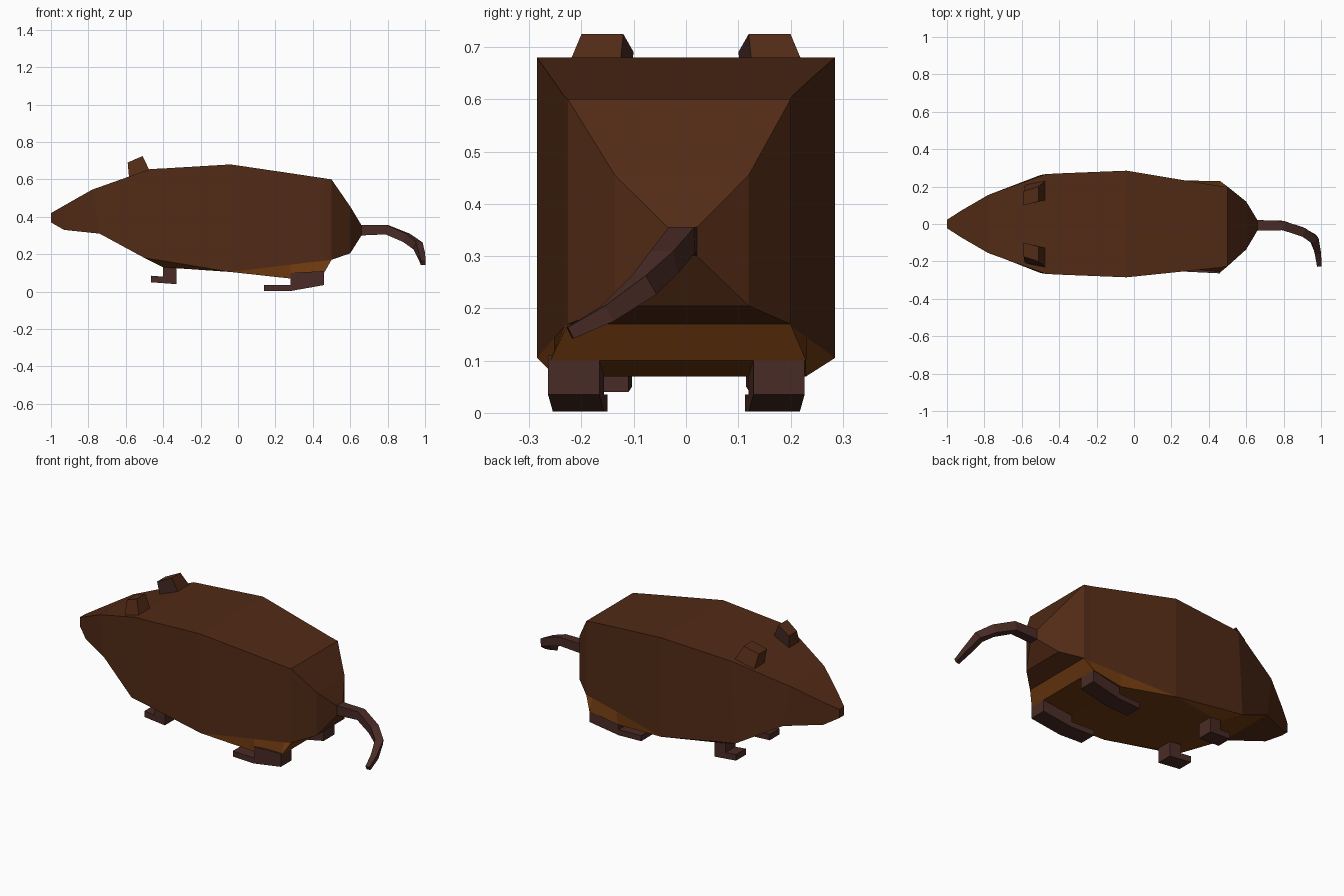
import bpy, bmesh
from mathutils import Vector

if "Cube" in bpy.data.objects:
    bpy.data.objects.remove(bpy.data.objects["Cube"])


def material(name, rgb):
    m = bpy.data.materials.new(name)
    m.diffuse_color = (*rgb, 1)
    m.use_nodes = True
    m.node_tree.nodes["Principled BSDF"].inputs["Base Color"].default_value = m.diffuse_color
    return m


FUR = material("fur", (0.085, 0.024, 0.008))
BELLY = material("belly_fur", (0.16, 0.042, 0.005))
SKIN = material("skin", (0.066, 0.024, 0.019))


def loft(name, rings, mats, pick=lambda i, j: 0):
    """Skin a list of equal-length closed rings and cap both ends."""
    bm = bmesh.new()
    vs = [[bm.verts.new(p) for p in r] for r in rings]
    n = len(vs[0])
    for i in range(len(vs) - 1):
        for j in range(n):
            k = (j + 1) % n
            f = bm.faces.new((vs[i][j], vs[i][k], vs[i + 1][k], vs[i + 1][j]))
            f.material_index = pick(i, j)
    bm.faces.new(vs[0])
    bm.faces.new(vs[-1])
    bmesh.ops.remove_doubles(bm, verts=bm.verts, dist=0.0005)
    bmesh.ops.recalc_face_normals(bm, faces=bm.faces)
    me = bpy.data.meshes.new(name)
    bm.to_mesh(me)
    bm.free()
    for m in mats:
        me.materials.append(m)
    ob = bpy.data.objects.new(name, me)
    bpy.context.collection.objects.link(ob)
    return ob


# Body: each station is top, flank and belly (x, z, half width), then centre y
stations = [
    ((-1.0, .42, .022), (-1.0, .37, .022), None, 0),
    ((-.93, .46, .068), (-.93, .33, .068), None, 0),
    ((-.78, .545, .155), (-.74, .31, .168), None, 0),
    ((-.47, .655, .267), (-.50, .18, .262), None, 0),
    ((-.39, .659, .271), (-.40, .165, .267), (-.40, .13, .20), 0),
    ((-.04, .68, .285), (-.04, .105, .285), None, 0),
    ((.28, .633, .242), (.28, .144, .242), (.28, .07, .24), -.01),
    ((.46, .606, .218), (.46, .165, .218), (.46, .10, .245), -.015),
    ((.50, .60, .213), (.50, .17, .213), None, -.013),
    ((.60, .455, .128), (.60, .205, .128), None, -.008),
    ((.66, .355, .028), (.66, .30, .028), None, -.007),
]
rings = []
for top, flank, belly, c in stations:
    pts = [top, flank, belly or flank]
    right = [(x, c + w, z) for x, z, w in pts]
    left = [(x, c - w, z) for x, z, w in pts]
    rings.append([left[0]] + right + [left[2], left[1]])
loft("body", rings, [FUR, BELLY],
     lambda i, j: 1 if 2 <= i <= 7 and j in (2, 3, 4) else 0)

# Tail: tapering square section swept along a drooping path
path = [Vector(p) for p in [(.655, -.007, .328), (.795, -.008, .331), (.90, -.042, .288),
                            (.962, -.08, .245), (.982, -.15, .19), (.99, -.222, .153)]]
sizes = [.028, .025, .024, .022, .017, .012]
rings = []
for i, (p, s) in enumerate(zip(path, sizes)):
    t = (path[min(i + 1, 5)] - path[max(i - 1, 0)]).normalized()
    side = Vector((0, 0, 1)).cross(t).normalized()
    up = t.cross(side)
    rings.append([p + side * a * s + up * b * s
                  for a, b in ((-1, -1), (1, -1), (1, 1), (-1, 1))])
loft("tail", rings, [SKIN])


# Legs: side profile with flat foot, extruded across y, toes turned inward
def leg(name, profile, y, half, lean):
    x0 = profile[0][0]
    inward = lean if y > 0 else -lean
    rings = [[(x, y + d + inward * (x - x0), z) for x, z in profile] for d in (-half, half)]
    loft(name, rings, [SKIN])


hind = [(.46, .11), (.46, .035), (.28, .003), (.14, .003), (.14, .035), (.28, .035), (.28, .10)]
fore = [(-.33, .16), (-.33, .04), (-.465, .05), (-.465, .085), (-.40, .08), (-.40, .16)]
leg("hind_leg_left", hind, -.215, .049, .05)
leg("hind_leg_right", hind, .178, .049, .05)
leg("front_leg_left", fore, -.155, .045, .05)
leg("front_leg_right", fore, .167, .045, .05)

# Ears: tapered blocks tilted forward, skin on the inner side
for name, s in (("ear_left", -1), ("ear_right", 1)):
    base = [(-.58, .12, .58), (-.58, .22, .58), (-.465, .24, .63), (-.465, .13, .63)]
    tip = [(-.59, .10, .69), (-.59, .175, .69), (-.51, .20, .725), (-.51, .12, .725)]
    loft(name, [[(x, s * y, z) for x, y, z in r] for r in (base, tip)], [FUR, SKIN],
         lambda i, j: 1 if j == 3 else 0)
